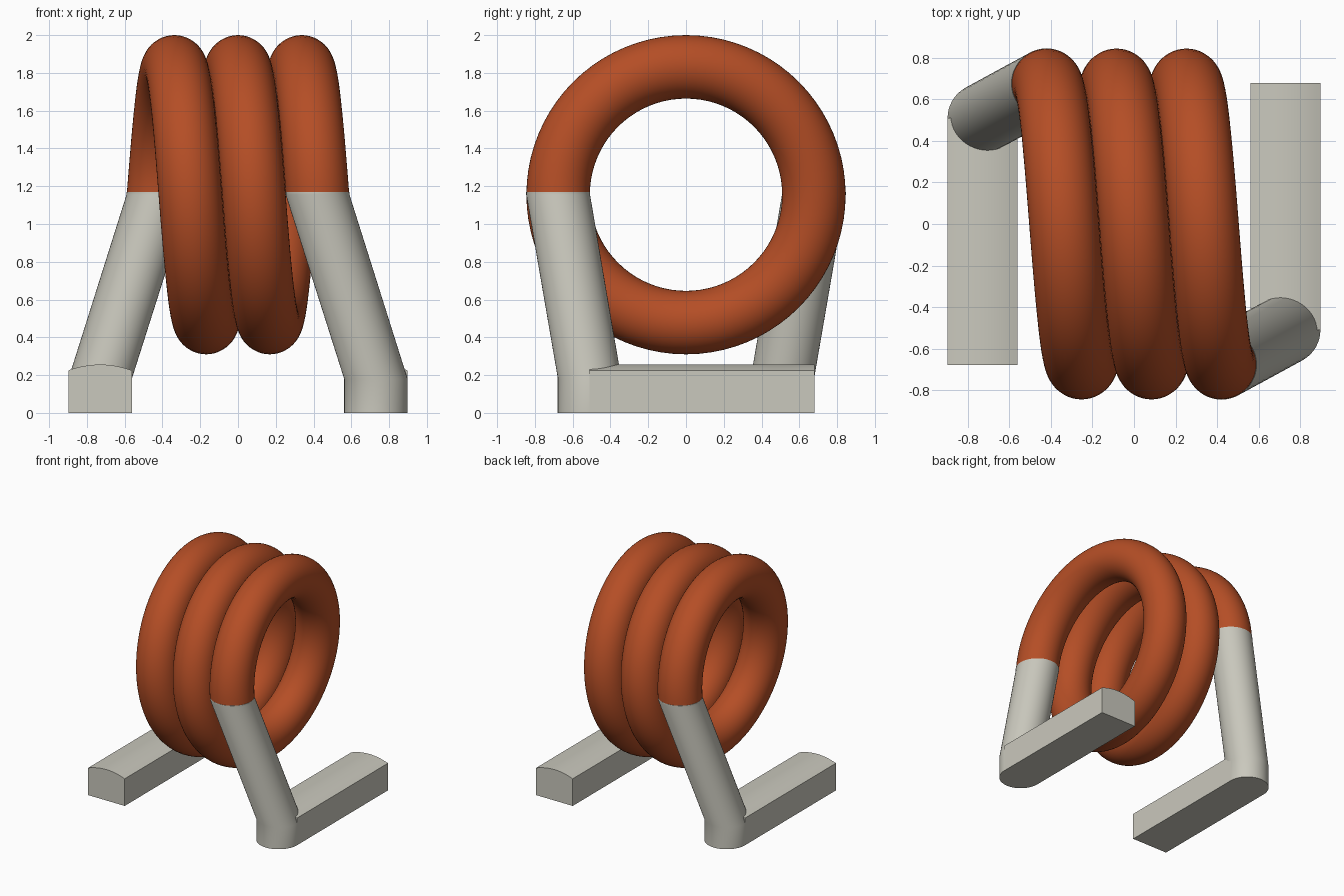
import bpy, bmesh, math
from math import pi, sin, cos
from mathutils import Vector

if "Cube" in bpy.data.objects:
    bpy.data.objects.remove(bpy.data.objects["Cube"])

TUBE = 0.168       # wire radius
COIL_R = 0.677     # radius of the winding centre line
COIL_Z = 1.155     # height of the winding axis
PITCH = 0.337      # spacing between turns
TURNS = 2.5
FOOT = Vector((0.73, -0.51, 0))


def material(name, rgb):
    m = bpy.data.materials.new(name)
    m.use_nodes = True
    m.diffuse_color = (*rgb, 1)
    bsdf = next(n for n in m.node_tree.nodes if n.type == 'BSDF_PRINCIPLED')
    bsdf.inputs["Base Color"].default_value = (*rgb, 1)
    return m


copper = material("copper enamel", (0.46, 0.076, 0.019))
tin = material("tinned grey", (0.59, 0.58, 0.51))


def loft(name, rings, mat):
    """Skin a list of equal-length point rings and cap both ends."""
    bm = bmesh.new()
    loops = [[bm.verts.new(p) for p in ring] for ring in rings]
    n = len(loops[0])
    for a, b in zip(loops, loops[1:]):
        for i in range(n):
            j = (i + 1) % n
            bm.faces.new((a[i], a[j], b[j], b[i]))
    bm.faces.new(loops[0])
    bm.faces.new(loops[-1])
    bmesh.ops.recalc_face_normals(bm, faces=bm.faces)
    mesh = bpy.data.meshes.new(name)
    bm.to_mesh(mesh)
    bm.free()
    mesh.materials.append(mat)
    ob = bpy.data.objects.new(name, mesh)
    bpy.context.collection.objects.link(ob)
    bpy.ops.object.select_all(action='DESELECT')
    ob.select_set(True)
    bpy.context.view_layer.objects.active = ob
    bpy.ops.object.shade_smooth_by_angle(angle=math.radians(30))
    return ob


def circle(centre, u, v, r=TUBE, n=48):
    return [centre + r * (u * cos(2 * pi * i / n) + v * sin(2 * pi * i / n))
            for i in range(n)]


X, Y = Vector((1, 0, 0)), Vector((0, 1, 0))

# Winding: from the front right end, up over the top and back
rings = []
steps = 200
for k in range(steps + 1):
    t = k / steps
    a = 2 * pi * TURNS * t
    out = Vector((0, -cos(a), sin(a)))
    centre = out * COIL_R + Vector((PITCH * TURNS * (0.5 - t), 0, COIL_Z))
    rings.append(circle(centre, X, out))
loft("coil_winding", rings, copper)

# Leads and feet: the same pair turned half round the vertical axis
for side, s in (("left", 1), ("right", -1)):
    def turn(p):
        return Vector((s * p[0], s * p[1], p[2]))

    # Sheared lead with a vertical stub that stands on the ground
    path = [(FOOT.x, FOOT.y, 0, TUBE), (FOOT.x, FOOT.y, 0.18, TUBE),
            (PITCH * TURNS / 2, -COIL_R, COIL_Z, TUBE + 0.001),
            (PITCH * TURNS / 2, -COIL_R, COIL_Z + 0.015, TUBE + 0.001)]
    loft(side + "_lead",
         [circle(turn(p[:3]), X, Y, p[3]) for p in path], tin)

    # Flat-sided foot bar with a shallow arched top
    profile = [(-TUBE, 0), (TUBE, 0)]
    for i in range(17):
        q = 1 - i / 8
        profile.append((TUBE * q, 0.225 + 0.031 * (1 - q * q)))
    loft(side + "_foot_bar",
         [[turn((FOOT.x + px, y, pz)) for px, pz in profile]
          for y in (FOOT.y, 0.68)], tin)
